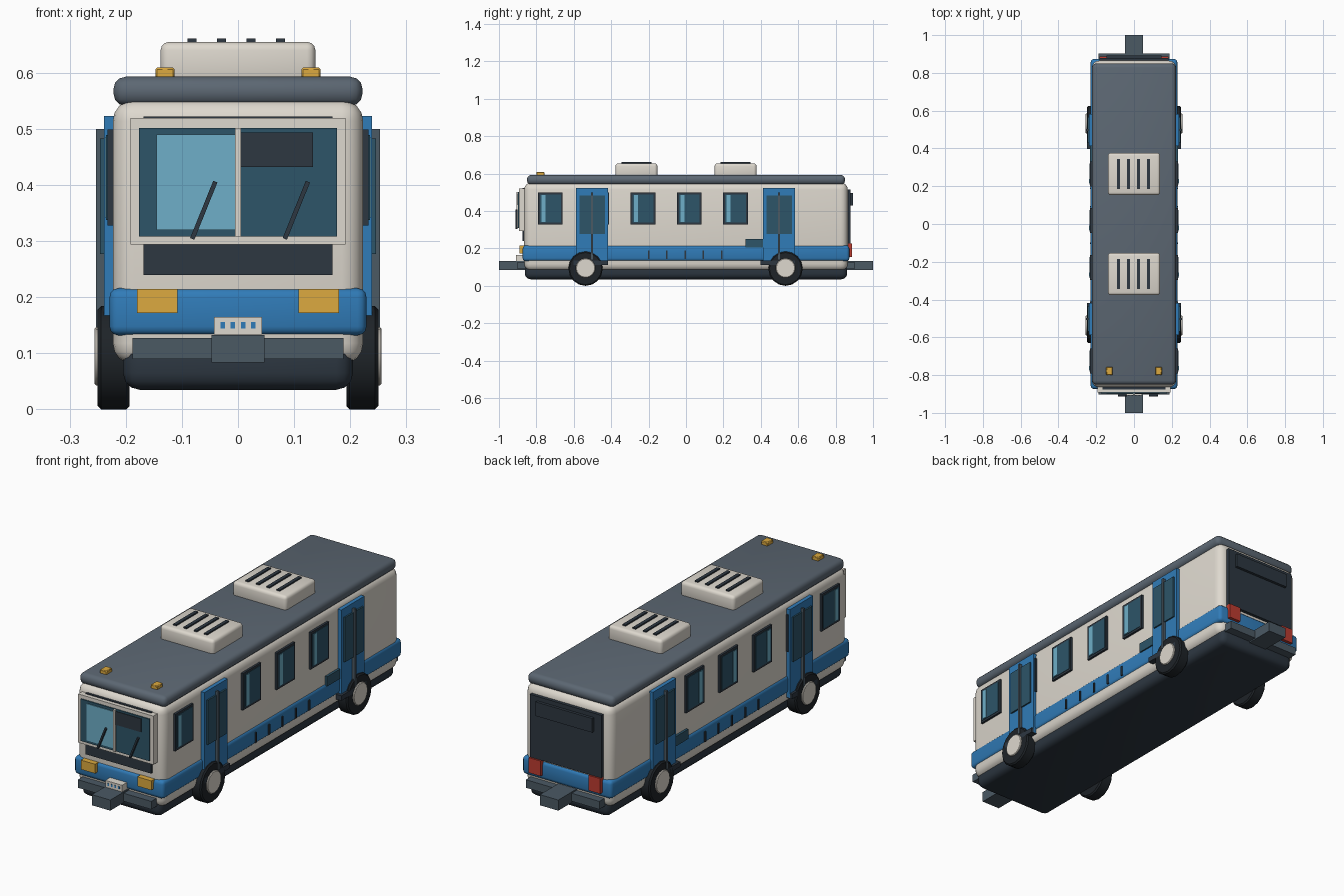
import bpy, bmesh, math
from mathutils import Matrix, Vector

if "Cube" in bpy.data.objects:
    bpy.data.objects.remove(bpy.data.objects["Cube"])


def mat(name, *rgb):
    m = bpy.data.materials.new(name)
    m.diffuse_color = (*rgb, 1)
    m.use_nodes = True
    m.node_tree.nodes["Principled BSDF"].inputs["Base Color"].default_value = m.diffuse_color
    return m


CREAM = mat("cream", .73, .69, .62)
BLUE = mat("blue", .03, .2, .48)
ROOF = mat("roof_grey", .107, .136, .17)
DARK = mat("dark", .026, .038, .053)
TYRE = mat("rubber", .013, .017, .021)
GLASS = mat("glass", .026, .09, .14)
SHINE = mat("glass_shine", .156, .43, .58)
AMBER = mat("amber", .72, .4, .05)
RED = mat("red", .51, .045, .03)
STEEL = mat("steel", .07, .1, .127)


def finish(bm, name, m, smooth=False):
    me = bpy.data.meshes.new(name)
    bm.to_mesh(me)
    bm.free()
    me.materials.append(m)
    ob = bpy.data.objects.new(name, me)
    bpy.context.collection.objects.link(ob)
    if smooth:
        bpy.ops.object.select_all(action='DESELECT')
        ob.select_set(True)
        bpy.context.view_layer.objects.active = ob
        bpy.ops.object.shade_smooth_by_angle(angle=math.radians(40))
    return ob


def box(name, m, x, y, z, bevel=0, seg=3, tilt=0):
    """Box from (min, max) ranges, optionally rounded and tilted about Y."""
    lo, hi = Vector((x[0], y[0], z[0])), Vector((x[1], y[1], z[1]))
    bm = bmesh.new()
    bmesh.ops.create_cube(bm, size=1)
    bmesh.ops.scale(bm, vec=hi - lo, verts=bm.verts)
    if bevel:
        bmesh.ops.bevel(bm, geom=bm.edges[:], offset=bevel, segments=seg,
                        profile=.5, affect='EDGES')
    mx = Matrix.Translation((lo + hi) / 2) @ Matrix.Rotation(tilt, 4, 'Y')
    bmesh.ops.transform(bm, matrix=mx, verts=bm.verts)
    return finish(bm, name, m, bevel > 0)


def side(name, m, s, x, y, z, **kw):
    """Box on the right (s=1) or mirrored to the left (s=-1)."""
    return box(name, m, sorted((s * x[0], s * x[1])), y, z, **kw)


def disc(name, m, x0, x1, y, z, r, n, bevel):
    """Wheel part: cylinder along X with rounded rims."""
    bm = bmesh.new()
    bmesh.ops.create_cone(bm, cap_ends=True, segments=n, radius1=r, radius2=r, depth=abs(x1 - x0))
    rims = [e for e in bm.edges if abs(e.verts[0].co.z - e.verts[1].co.z) < 1e-5]
    bmesh.ops.bevel(bm, geom=rims, offset=bevel, segments=1, affect='EDGES')
    mx = Matrix.Translation(((x0 + x1) / 2, y, z)) @ Matrix.Rotation(math.pi / 2, 4, 'Y')
    bmesh.ops.transform(bm, matrix=mx, verts=bm.verts)
    return finish(bm, name, m, True)


# main shell
box("chassis_skirt", DARK, (-.205, .205), (-.862, .862), (.035, .13), .03)
box("body", CREAM, (-.223, .223), (-.865, .865), (.08, .552), .038, 4)
box("blue_band", BLUE, (-.229, .229), (-.873, .873), (.132, .216), .016)
box("roof", ROOF, (-.222, .222), (-.85, .85), (.541, .593), .022)

# roof air units with slats, marker lights
for y in (-.265, .265):
    box("roof_unit", CREAM, (-.138, .138), (y - .112, y + .112), (.58, .655), .015)
    for i in range(4):
        x = -.082 + i * .0527
        box("roof_unit_slat", DARK, (x - .008, x + .008), (y - .08, y + .08), (.645, .661))
for s in (1, -1):
    side("roof_marker", AMBER, s, (.113, .147), (-.8, -.757), (.588, .609), bevel=.003, seg=1)

for s in (1, -1):
    # side windows
    for i in range(6):
        y = -.725 + i * .2475
        side("window_frame", DARK, s, (.21, .233), (y - .066, y + .066), (.328, .499))
        side("window_glass", GLASS, s, (.21, .235), (y - .056, y + .056), (.338, .489))
        side("window_shine", SHINE, s, (.21, .237), (y - .048, y - .026), (.342, .485))
    for y in (-.502, .498):
        # doors with two glazed leaves, pole and step
        side("door", BLUE, s, (.21, .239), (y - .085, y + .085), (.115, .523))
        for d in (-.036, .036):
            side("door_glass", GLASS, s, (.23, .246), (y + d - .032, y + d + .032), (.277, .483))
        side("door_pole", STEEL, s, (.238, .253), (y - .005, y + .005), (.14, .5))
        side("door_step", DARK, s, (.19, .25), (y - .1, y + .085), (.112, .135))
    # wheels
    for y in (-.537, .532):
        disc("tyre", TYRE, s * .193, s * .25, y, .092, .092, 16, .006)
        disc("wheel_hub", CREAM, s * .24, s * .256, y, .095, .052, 16, .003)
    # lower side details
    side("fuel_flap", GLASS, s, (.21, .234), (.317, .412), (.205, .25))
    for i in range(5):
        y = -.2 + i * .0975
        side("side_vent", DARK, s, (.22, .234), (y - .004, y + .004), (.143, .19))
    # front and rear lamps
    side("headlight", AMBER, s, (.108, .18), (-.89, -.86), (.172, .215))
    side("tail_light", RED, s, (.122, .183), (.86, .888), (.155, .225))

# windscreen
box("front_panel", DARK, (-.168, .168), (-.875, -.855), (.24, .522))
box("windscreen_frame", CREAM, (-.192, .192), (-.893, -.86), (.294, .519))
box("windscreen", GLASS, (-.176, .176), (-.898, -.87), (.308, .502))
box("route_panel", DARK, (0, .134), (-.901, -.88), (.432, .494))
box("windscreen_shine", SHINE, (-.145, 0), (-.901, -.88), (.32, .49))
box("windscreen_post", CREAM, (-.005, .005), (-.906, -.88), (.308, .502))
for x in (-.061, .104):
    box("wiper", DARK, (x - .004, x + .004), (-.912, -.902), (.3, .41), tilt=math.radians(22))

# rear panel
box("rear_panel", DARK, (-.183, .183), (.855, .88), (.225, .515))
box("rear_upper_panel", DARK, (-.145, .145), (.87, .893), (.43, .495))

# bumpers and couplers at both ends, front plate
for s in (1, -1):
    yr = lambda a, b: sorted((s * a, s * b))
    box("bumper", STEEL, (-.188, .188), yr(.85, .902), (.09, .127))
    box("coupler", STEEL, (-.047, .047), yr(.86, 1.0), (.084, .133))
box("front_plate", CREAM, (-.043, .043), (-.908, -.865), (.134, .165))
for i in range(4):
    x = -.027 + i * .018
    box("plate_mark", BLUE, (x - .004, x + .004), (-.91, -.9), (.144, .156))
